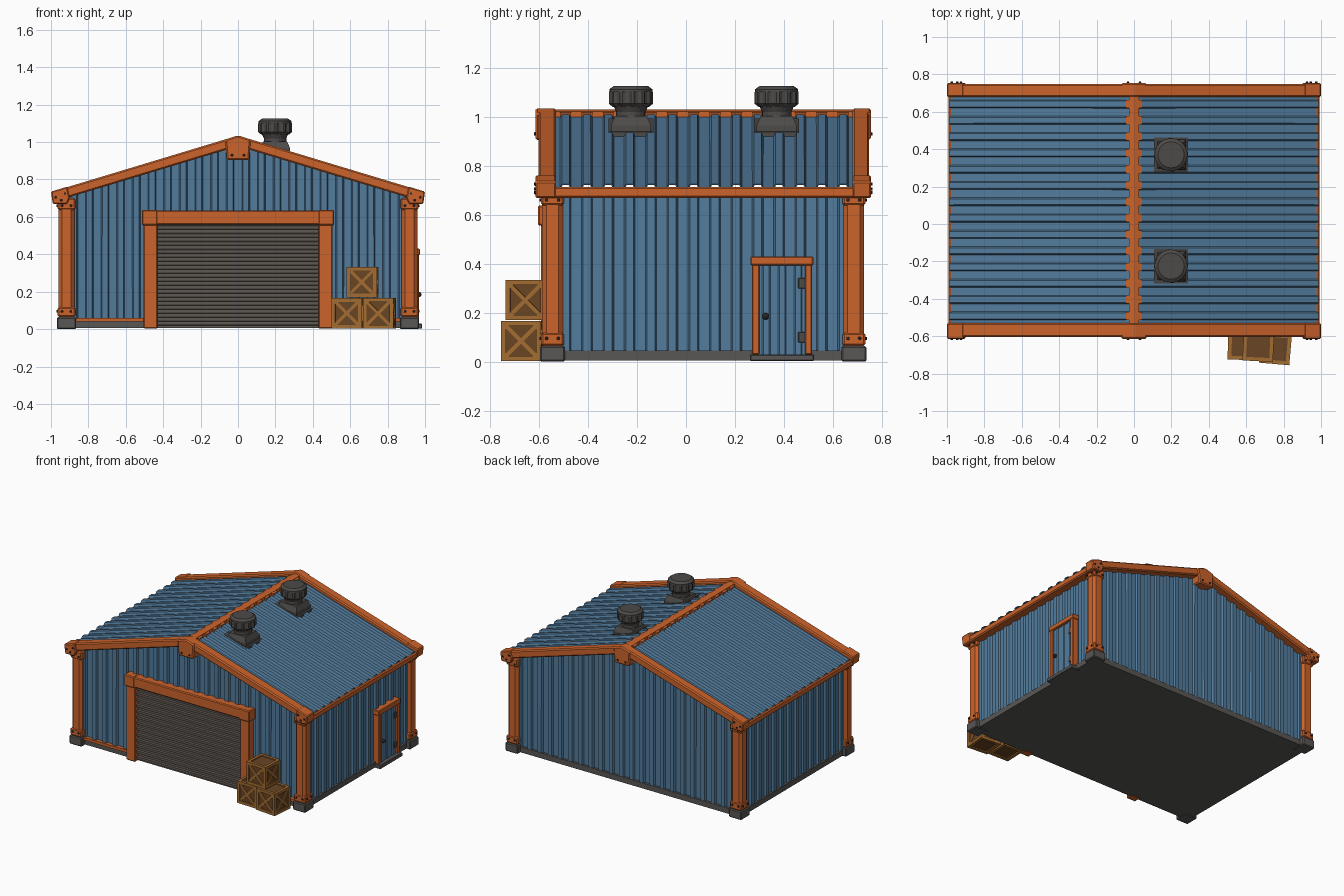
import bpy, bmesh, math
from mathutils import Matrix, Vector

if "Cube" in bpy.data.objects:
    bpy.data.objects.remove(bpy.data.objects["Cube"])


def mat(name, r, g, b):
    m = bpy.data.materials.new(name)
    m.diffuse_color = (r, g, b, 1)
    m.use_nodes = True
    m.node_tree.nodes["Principled BSDF"].inputs["Base Color"].default_value = m.diffuse_color
    return m


BLUE = mat("blue_steel", 0.085, 0.20, 0.335)
ORANGE = mat("orange_paint", 0.60, 0.125, 0.024)
CONCRETE = mat("grey_concrete", 0.10, 0.095, 0.09)
SHUTTER = mat("shutter_grey", 0.115, 0.098, 0.085)
METAL = mat("vent_grey", 0.075, 0.07, 0.067)
DARK = mat("dark_iron", 0.02, 0.02, 0.022)
WOOD = mat("light_wood", 0.36, 0.15, 0.03)
PANEL = mat("dark_wood", 0.14, 0.058, 0.017)

SLOPE = 0.3
YF, YB = -0.535, 0.685            # front and back wall planes
XW = 0.92                         # side wall plane


def make(name, verts, faces, material, closed=True):
    me = bpy.data.meshes.new(name)
    me.from_pydata(verts, [], faces)
    if closed:
        bm = bmesh.new()
        bm.from_mesh(me)
        bmesh.ops.recalc_face_normals(bm, faces=bm.faces)
        bm.to_mesh(me)
        bm.free()
    me.materials.append(material)
    ob = bpy.data.objects.new(name, me)
    bpy.context.collection.objects.link(ob)
    return ob


def bevel(ob, w):
    if w:
        m = ob.modifiers.new("bevel", "BEVEL")
        m.width, m.segments = w, 1
    return ob


def box(name, x, y, z, material, b=0.0):
    """Box from (min, max) pairs."""
    verts = [(i, j, k) for i in x for j in y for k in z]
    faces = [(0, 1, 3, 2), (4, 6, 7, 5), (0, 4, 5, 1), (2, 3, 7, 6), (0, 2, 6, 4), (1, 5, 7, 3)]
    return bevel(make(name, verts, faces, material), b)


def prism(name, pts, y0, y1, material, b=0.0):
    """Profile in x, z drawn out along y."""
    n = len(pts)
    verts = [(x, y, z) for y in (y0, y1) for x, z in pts]
    faces = [tuple(range(n)), tuple(range(n, 2 * n))]
    faces += [(i, (i + 1) % n, n + (i + 1) % n, n + i) for i in range(n)]
    return bevel(make(name, verts, faces, material), b)


def corrugated(name, u0, u1, count, depth, place, material):
    """Ribbed sheet; place(u, offset, end) gives the point at end 0 or 1."""
    p = (u1 - u0) / count
    prof = [(u0, 0)]
    for i in range(count):
        prof += [(u0 + p * (i + f), d) for f, d in ((.26, 0), (.34, depth), (.66, depth), (.74, 0))]
    prof.append((u1, 0))
    verts = [place(u, d, e) for u, d in prof for e in (0, 1)]
    faces = [(2 * i, 2 * i + 2, 2 * i + 3, 2 * i + 1) for i in range(len(prof) - 1)]
    ob = make(name, verts, faces, material, False)
    m = ob.modifiers.new("thickness", "SOLIDIFY")
    m.thickness, m.offset = 0.006, 0
    return ob


def lathe(name, rings, n, cx, cy, material, flute=0.0):
    verts, faces = [], []
    for r, z in rings:
        for i in range(n):
            a = 2 * math.pi * i / n
            q = r - (flute if i // 2 % 2 else 0)
            verts.append((cx + q * math.cos(a), cy + q * math.sin(a), z))
    for k in range(len(rings) - 1):
        faces += [(k * n + i, k * n + (i + 1) % n, (k + 1) * n + (i + 1) % n, (k + 1) * n + i) for i in range(n)]
    faces += [tuple(range(n)), tuple(range(len(verts) - n, len(verts)))]
    return make(name, verts, faces, material)


def bolt(loc, axis):
    bm = bmesh.new()
    rot = Vector((0, 0, 1)).rotation_difference(Vector(axis)).to_matrix().to_4x4()
    bmesh.ops.create_cone(bm, cap_ends=True, segments=8, radius1=0.008, radius2=0.006, depth=0.012,
                          matrix=Matrix.Translation(loc) @ rot)
    me = bpy.data.meshes.new("bolt")
    bm.to_mesh(me)
    bm.free()
    me.materials.append(DARK)
    bpy.context.collection.objects.link(bpy.data.objects.new("bolt", me))


# Floor slab
box("floor_slab", (-0.94, 0.94), (-0.555, 0.705), (0.005, 0.045), CONCRETE)

# Corrugated walls
for name, y, s in (("front_wall", YF, -1), ("back_wall", YB, 1)):
    corrugated(name, -XW, XW, 22, 0.015,
               lambda u, d, e: (u, y + s * d, (0.99 - SLOPE * abs(u)) if e else 0.03), BLUE)
for s in (-1, 1):
    corrugated("side_wall", YF, YB, 14, 0.015,
               lambda u, d, e: (s * (XW + d), u, 0.71 if e else 0.03), BLUE)
    # Roof sheets and eave beams
    corrugated("roof_sheet", YF, YB, 14, 0.015,
               lambda u, d, e: (s * 0.985 * e, u, 1.004 + d - SLOPE * 0.985 * e), BLUE)
    box("eave_beam", sorted((s * 0.92, s * 0.992)), (-0.54, 0.69), (0.668, 0.714), ORANGE, 0.008)


# Ridge cap with a nub over each rib
def ridge(name, h, top, y0, y1):
    pts = [(0, top), (h, top - SLOPE * h), (h, 0.99 - SLOPE * h), (0, 0.99),
           (-h, 0.99 - SLOPE * h), (-h, top - SLOPE * h)]
    prism(name, pts, y0, y1, ORANGE)


ridge("ridge_cap", 0.027, 1.03, -0.54, 0.69)
pitch = (YB - YF) / 14
for i in range(14):
    yc = YF + pitch * (i + 0.5)
    ridge("ridge_nub", 0.042, 1.028, yc - 0.022, yc + 0.022)

# Gable beams, end caps and apex brackets, front and back
for y0, y1, s in ((-0.603, -0.53, -1), (0.68, 0.748, 1)):
    face = y0 - 0.012 if s < 0 else y1 + 0.007
    span = (face, y1) if s < 0 else (y0, face)
    for m in (-1, 1):
        prism("gable_beam", [(0, 1.035), (m * 0.97, 0.742), (m * 0.97, 0.685), (0, 0.978)], y0, y1, ORANGE, 0.008)
        prism("eave_cap", [(m * 1.0, 0.735), (m * 0.912, 0.762), (m * 0.9, 0.70), (m * 0.915, 0.668),
                           (m * 0.99, 0.668)], *span, ORANGE, 0.006)
        for bx, bz in ((0.975, 0.705), (0.925, 0.725), (0.945, 0.69)):
            bolt((m * bx, face, bz), (0, s, 0))
        bolt((m * 0.032, face, 0.93), (0, s, 0))
    prism("apex_bracket", [(-0.068, 1.014), (0, 1.036), (0.068, 1.014), (0.06, 0.905), (-0.06, 0.905)],
          *span, ORANGE, 0.008)

# Corner posts with feet and brackets
for m in (-1, 1):
    for yc, s in ((-0.545, -1), (0.685, 1)):
        xc = m * 0.917

        def block(name, h, z, material, b):
            box(name, (xc - h, xc + h), (yc - h, yc + h), z, material, b)

        block("corner_post", 0.042, (0.05, 0.70), ORANGE, 0.017)
        block("post_foot", 0.051, (0, 0.064), CONCRETE, 0.006)
        block("lower_bracket", 0.047, (0.064, 0.118), ORANGE, 0.008)
        block("upper_bracket", 0.047, (0.638, 0.70), ORANGE, 0.008)
        for t in (-0.024, 0.024):
            for z in (0.095, 0.66):
                bolt((xc + t, yc + s * 0.047, z), (0, s, 0))
                bolt((xc + m * 0.047, yc + t, z), (m, 0, 0))

# Garage shutter, frame and front sills
corrugated("garage_shutter", 0.01, 0.565, 13, 0.014,
           lambda u, d, e: (0.44 * (2 * e - 1), -0.557 - d, u), SHUTTER)
for m in (-1, 1):
    box("garage_post", sorted((m * 0.43, m * 0.505)), (-0.592, -0.53), (0.003, 0.57), ORANGE, 0.006)
    box("front_sill", sorted((m * 0.50, m * 0.88)), (-0.565, -0.53), (0.04, 0.06), ORANGE)
box("garage_lintel", (-0.512, 0.512), (-0.60, -0.53), (0.56, 0.635), ORANGE, 0.006)
for m in (-1, 1):
    box("lintel_end", sorted((m * 0.43, m * 0.514)), (-0.604, -0.53), (0.555, 0.638), ORANGE, 0.006)

# Side door
corrugated("side_door", 0.295, 0.49, 3, 0.005,
           lambda u, d, e: (0.95 + d, u, 0.395 if e else 0.03), BLUE)
for y in ((0.27, 0.30), (0.485, 0.515)):
    box("door_jamb", (0.91, 0.967), y, (0.03, 0.40), ORANGE, 0.004)
box("door_lintel", (0.91, 0.972), (0.263, 0.52), (0.393, 0.43), ORANGE, 0.005)
box("door_step", (0.91, 0.985), (0.262, 0.522), (0.002, 0.03), CONCRETE, 0.004)
for z in (0.10, 0.32):
    box("door_hinge", (0.945, 0.963), (0.458, 0.488), (z - 0.022, z + 0.022), METAL, 0.003)
bpy.ops.mesh.primitive_uv_sphere_add(segments=12, ring_count=8, radius=0.014, location=(0.967, 0.325, 0.185))
knob = bpy.context.object
knob.name = "door_knob"
knob.data.materials.append(DARK)

# Roof vents
for cy in (-0.225, 0.37):
    cx = 0.198
    plate = [(cx + d, 1.024 - SLOPE * (cx + d) + h) for d, h in ((-.092, 0), (.092, 0), (.092, -.03), (-.092, -.03))]
    prism("vent_plate", plate, cy - 0.092, cy + 0.092, METAL)
    base = lathe("vent_base", [(0.115, 0.93), (0.115, 0.965), (0.092, 1.002)], 4, 0, 0, METAL)
    base.rotation_euler.z = math.pi / 4
    base.location = (cx, cy, 0)
    lathe("vent_neck", [(0.06, 0.99), (0.06, 1.02), (0.074, 1.05)], 20, cx, cy, METAL)
    lathe("vent_turbine", [(0.074, 1.04), (0.09, 1.053), (0.09, 1.10), (0.084, 1.112)], 48, cx, cy, METAL, 0.008)
    lathe("vent_top", [(0.088, 1.10), (0.088, 1.112), (0.070, 1.125)], 24, cx, cy, METAL)


# Wooden crates
def crate(x, y, z, deg, s=0.163):
    h, t = s / 2, 0.02
    parts = [box("crate_panel", (-h + .008, h - .008), (-h + .008, h - .008), (-h + .008, h - .008), PANEL)]
    for a in (-1, 1):
        for b in (-1, 1):
            ra, rb = sorted((a * h, a * (h - t))), sorted((b * h, b * (h - t)))
            full = (-h, h)
            parts += [box("crate_rail", full, ra, rb, WOOD), box("crate_rail", ra, full, rb, WOOD),
                      box("crate_rail", ra, rb, full, WOOD)]
    turn = Matrix.Translation((x, y, z + h)) @ Matrix.Rotation(math.radians(deg), 4, "Z")
    for p in parts:
        p.matrix_world = turn
    reach = (h - t) * math.sqrt(2)
    for q in range(4):
        for k in (-1, 1):
            brace = box("crate_brace", (-reach, reach), (-h + .003, -h + .012), (-.008, .008), WOOD)
            brace.matrix_world = (turn @ Matrix.Rotation(q * math.pi / 2, 4, "Z")
                                  @ Matrix.Rotation(k * math.pi / 4, 4, "Y"))


crate(0.584, -0.645, 0.003, -2)
crate(0.756, -0.667, 0.003, -5)
crate(0.665, -0.652, 0.17, -3)
